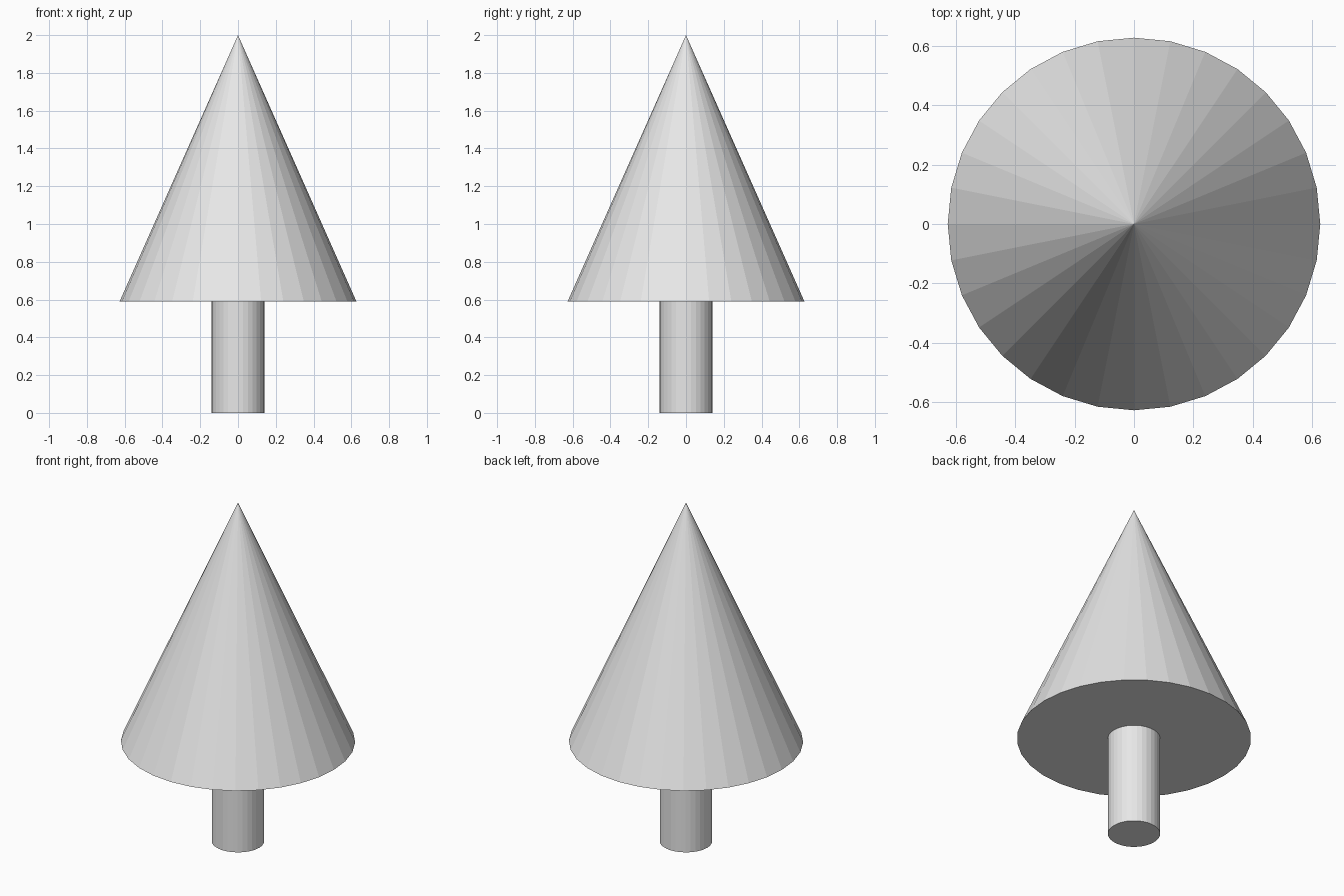
import bpy

# Remove the default cube
cube = bpy.data.objects.get("Cube")
if cube:
    bpy.data.objects.remove(cube, do_unlink=True)

SIDES = 32
HEIGHT = 2.0
CROWN_BASE = 0.59

# One plain colour for the whole tree
grey = bpy.data.materials.new("light_grey")
grey.use_nodes = True
colour = (0.8, 0.8, 0.8, 1)
grey.diffuse_color = colour
grey.node_tree.nodes["Principled BSDF"].inputs["Base Color"].default_value = colour


def add_part(name, bottom, top, radius_bottom, radius_top):
    """Flat-shaded round part standing on the z axis between two heights."""
    bpy.ops.mesh.primitive_cone_add(
        vertices=SIDES, radius1=radius_bottom, radius2=radius_top,
        depth=top - bottom, location=(0, 0, (bottom + top) / 2))
    part = bpy.context.object
    part.name = part.data.name = name
    part.data.materials.append(grey)
    return part


# Trunk and pointed crown
add_part("trunk", 0, CROWN_BASE, 0.14, 0.14)
add_part("crown", CROWN_BASE, HEIGHT, 0.627, 0)
